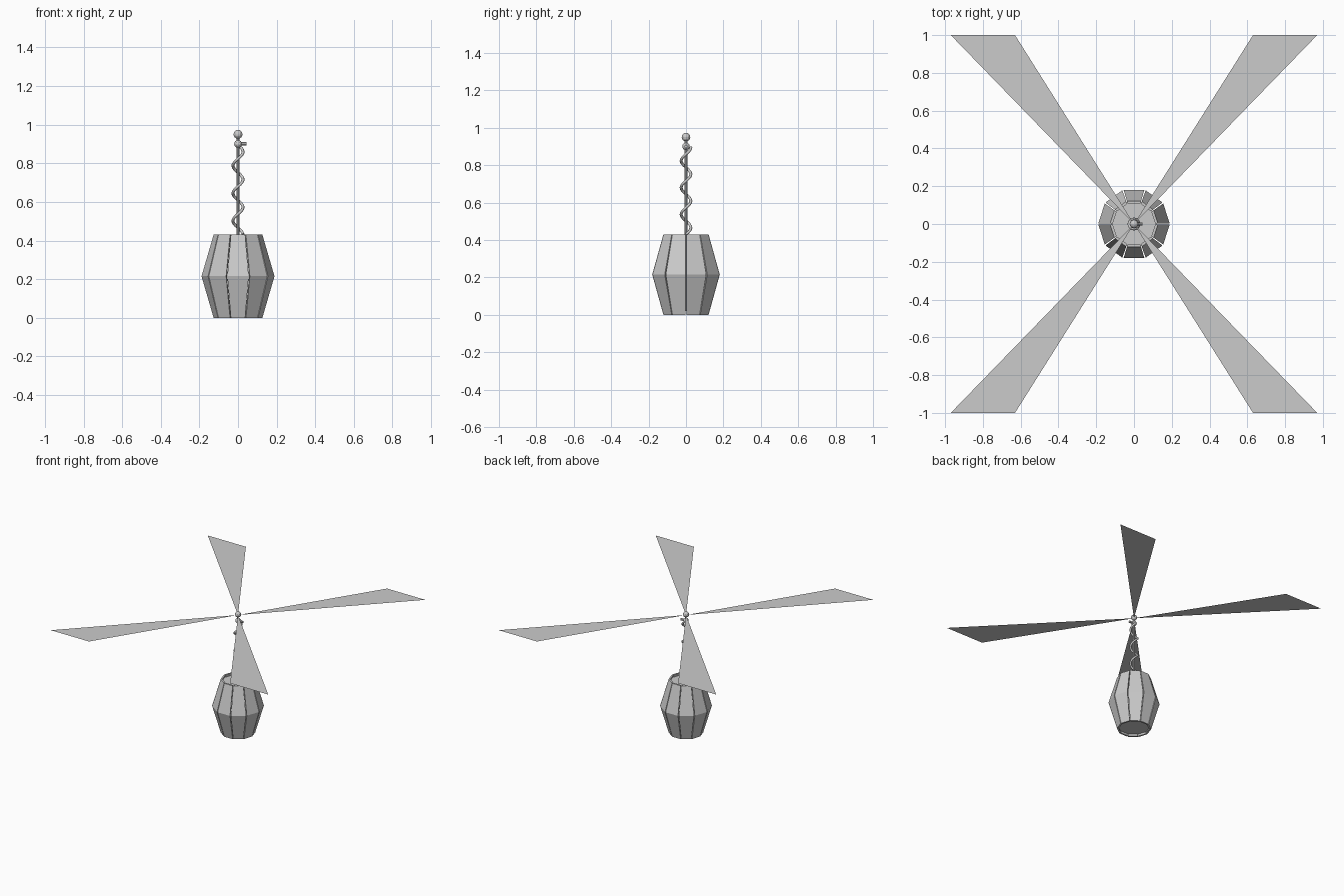
import bpy, bmesh, math
from mathutils import Vector

cube = bpy.data.objects.get("Cube")
if cube:
    bpy.data.objects.remove(cube, do_unlink=True)

grey = bpy.data.materials.new("plain grey")
grey.use_nodes = True
COLOUR = (0.6, 0.6, 0.6, 1)
grey.diffuse_color = COLOUR
grey.node_tree.nodes["Principled BSDF"].inputs["Base Color"].default_value = COLOUR

SIDES = 10
HEIGHT = 0.43
MID_Z = 0.215
BLADE_Z = 0.945


def make(name, bm):
    bmesh.ops.recalc_face_normals(bm, faces=bm.faces)
    mesh = bpy.data.meshes.new(name)
    bm.to_mesh(mesh)
    bm.free()
    mesh.materials.append(grey)
    obj = bpy.data.objects.new(name, mesh)
    bpy.context.collection.objects.link(obj)
    return obj


def polar(r, a, z):
    return Vector((r * math.cos(a), r * math.sin(a), z))


def ball(name, radius, location):
    bm = bmesh.new()
    bmesh.ops.create_uvsphere(bm, u_segments=12, v_segments=8, radius=radius)
    bmesh.ops.translate(bm, verts=bm.verts, vec=location)
    return make(name, bm)


def rod(name, radius, start, end, sides=8):
    start, end = Vector(start), Vector(end)
    axis = end - start
    bm = bmesh.new()
    bmesh.ops.create_cone(bm, cap_ends=True, segments=sides, radius1=radius,
                          radius2=radius, depth=axis.length)
    bm.transform(axis.to_track_quat("Z", "Y").to_matrix().to_4x4())
    bmesh.ops.translate(bm, verts=bm.verts, vec=(start + end) / 2)
    return make(name, bm)


# Barrel staves, each a bent plank with a narrow gap to its neighbour
step = math.tau / SIDES
bm = bmesh.new()
for i in range(SIDES):
    rows = []
    for r, z in ((0.127, 0), (0.19, MID_Z), (0.127, HEIGHT)):
        row = []
        for radius in (r, r - 0.014):
            a, b = (polar(radius, (i + k) * step, z) for k in (0, 1))
            row += [a.lerp(b, 0.03), a.lerp(b, 0.97)]
        rows.append([bm.verts.new(row[k]) for k in (0, 1, 3, 2)])
    for low, high in zip(rows, rows[1:]):
        for k in range(4):
            n = (k + 1) % 4
            bm.faces.new((low[k], low[n], high[n], high[k]))
    bm.faces.new(rows[0])
    bm.faces.new(rows[-1])
make("barrel_staves", bm)

# Recessed discs closing the barrel ends
for name, z in (("barrel_bottom", 0.02), ("barrel_lid", HEIGHT - 0.02)):
    bm = bmesh.new()
    bm.faces.new([bm.verts.new(polar(0.12, i * step, z)) for i in range(SIDES)])
    make(name, bm)

# Mast with its two balls and a side peg
rod("mast", 0.008, (0, 0, 0.02), (0, 0, BLADE_Z))
ball("hub_ball", 0.023, (0, 0, 0.95))
ball("lower_ball", 0.02, (0, 0, 0.9))
rod("side_peg", 0.009, (0, 0, 0.9), (0.045, 0, 0.9))

# Spring wound round the mast
TURNS, PER_TURN = 3.25, 16
count = int(TURNS * PER_TURN)
curve = bpy.data.curves.new("spring", "CURVE")
curve.dimensions = "3D"
curve.bevel_depth = 0.008
curve.bevel_resolution = 1
curve.use_fill_caps = True
spline = curve.splines.new("POLY")
spline.points.add(count)
for i, p in enumerate(spline.points):
    pos = polar(0.026, math.tau * i / PER_TURN, 0.43 + 0.465 * i / count)
    p.co = (*pos, 1)
curve.materials.append(grey)
bpy.context.collection.objects.link(bpy.data.objects.new("spring", curve))

# Four flat rotor blades
for sx, side in ((1, "left"), (-1, "right")):
    for sy, end in ((1, "back"), (-1, "front")):
        bm = bmesh.new()
        pts = ((0, 0), (0.97, 1), (0.63, 1))
        face = bm.faces.new([bm.verts.new((sx * x, sy * y, BLADE_Z)) for x, y in pts])
        if sx * sy < 0:
            face.normal_flip()
        make(f"blade_{end}_{side}", bm)
